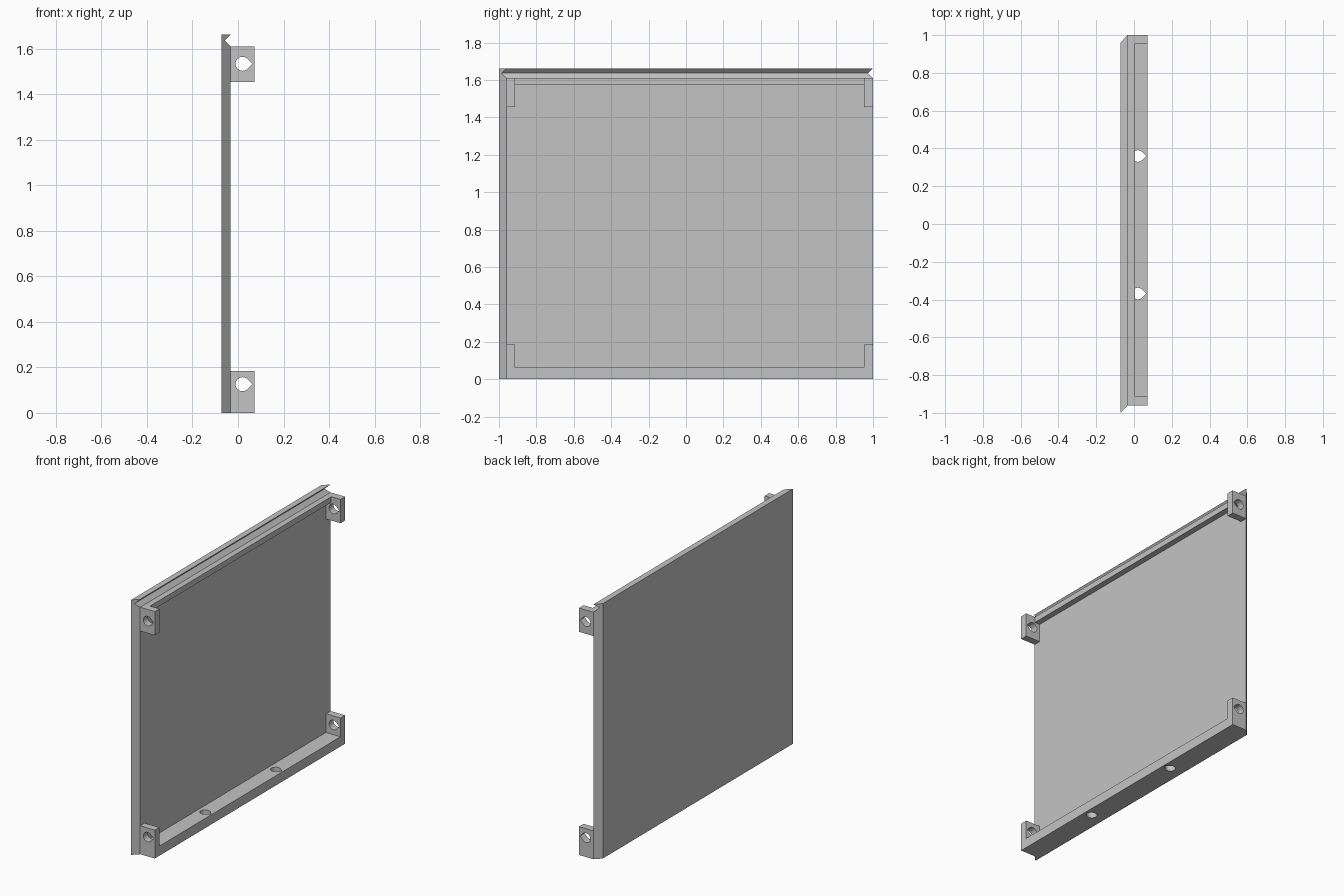
import bpy
import bmesh
from math import radians, cos, sin, sqrt
from mathutils import Vector

if "Cube" in bpy.data.objects:
    bpy.data.objects.remove(bpy.data.objects["Cube"], do_unlink=True)

grey = bpy.data.materials.new("light_grey")
grey.use_nodes = True
colour = (0.55, 0.55, 0.55, 1)
grey.diffuse_color = colour
grey.node_tree.nodes["Principled BSDF"].inputs["Base Color"].default_value = colour

# Shared dimensions
BACK, FACE, RIM = -0.072, -0.033, 0.072
FRONT_END, BACK_END = -0.96, 1.0
LUG = 0.047
TOP, LEDGE = 1.662, 1.61
HOLE_X, HOLE_R = 0.02, 0.031


def prism(name, points, direction):
    """Extrude a closed outline along a direction."""
    bm = bmesh.new()
    face = bm.faces.new([bm.verts.new(p) for p in points])
    new = bmesh.ops.extrude_face_region(bm, geom=[face])["geom"]
    verts = [v for v in new if isinstance(v, bmesh.types.BMVert)]
    bmesh.ops.translate(bm, verts=verts, vec=direction)
    bmesh.ops.recalc_face_normals(bm, faces=bm.faces)
    mesh = bpy.data.meshes.new(name)
    bm.to_mesh(mesh)
    bm.free()
    mesh.materials.append(grey)
    obj = bpy.data.objects.new(name, mesh)
    bpy.context.collection.objects.link(obj)
    return obj


def box(name, low, high):
    (x0, y0, z0), (x1, y1, z1) = low, high
    outline = [(x0, y0, z0), (x1, y0, z0), (x1, y1, z0), (x0, y1, z0)]
    return prism(name, outline, Vector((0, 0, z1 - z0)))


def drill(obj, start, side, direction):
    """Cut a teardrop hole whose point faces +x."""
    start, side = Vector(start), Vector(side)
    steps = [(cos(radians(a)), sin(radians(a))) for a in range(45, 316, 15)]
    steps.append((sqrt(2), 0))
    outline = [start + HOLE_R * (Vector((c, 0, 0)) + side * s) for c, s in steps]
    cutter = prism("hole_cutter", outline, Vector(direction))
    cutter.hide_render = True
    mod = obj.modifiers.new("hole", 'BOOLEAN')
    mod.operation, mod.solver, mod.object = 'DIFFERENCE', 'EXACT', cutter
    graph = bpy.context.evaluated_depsgraph_get()
    cut = bpy.data.meshes.new_from_object(obj.evaluated_get(graph))
    obj.modifiers.clear()
    obj.data = cut
    bpy.data.objects.remove(cutter, do_unlink=True)


# Panel with a V groove along the top and slanted ends
profile = [(BACK, 0), (FACE, 0), (FACE, LEDGE), (-0.058, 1.636), (FACE, TOP), (BACK, TOP)]
slant = (FRONT_END + 1) / (FACE - BACK)
outline = [(x, FRONT_END + (x - FACE) * slant, z) for x, z in profile]
prism("panel", outline, Vector((0, BACK_END - FRONT_END, 0)))

# Corner lugs, each with a hole through y
ends = {"front": FRONT_END, "back": BACK_END - LUG}
levels = {"lower": (0, 0.185, 0.126), "upper": (1.455, LEDGE, 1.534)}
for end, y in ends.items():
    for level, (z0, z1, hole_z) in levels.items():
        lug = box(f"{level}_{end}_lug", (FACE, y, z0), (RIM, y + LUG, z1))
        drill(lug, (HOLE_X, y - 0.1, hole_z), (0, 0, 1), (0, 0.3, 0))

# Rails between the lugs
y0, y1 = FRONT_END + LUG, BACK_END - LUG
box("top_rail", (FACE, y0, 1.573), (0.005, y1, LEDGE))
bottom = box("bottom_rail", (FACE, y0, 0), (RIM, y1, 0.063))
for y in (-0.368, 0.36):
    drill(bottom, (HOLE_X, y, -0.1), (0, 1, 0), (0, 0, 0.3))
